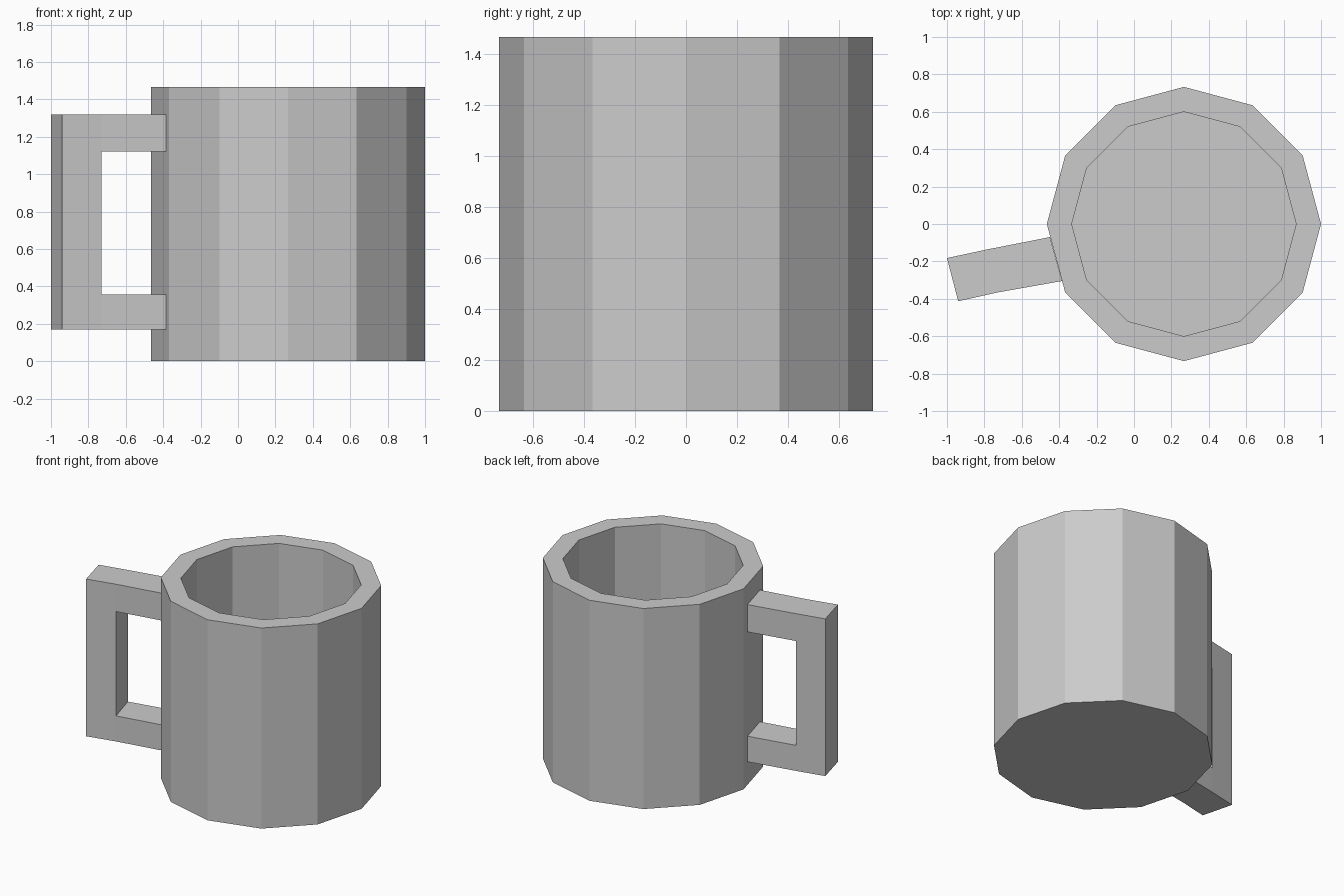
import bpy, bmesh, math
from mathutils import Matrix, Vector

if "Cube" in bpy.data.objects:
    bpy.data.objects.remove(bpy.data.objects["Cube"])

CX, R_OUT, R_IN, HEIGHT, FLOOR = 0.267, 0.733, 0.6, 1.467, 0.13


def finish(bm, name):
    bmesh.ops.recalc_face_normals(bm, faces=bm.faces)
    mesh = bpy.data.meshes.new(name)
    bm.to_mesh(mesh)
    bm.free()
    obj = bpy.data.objects.new(name, mesh)
    bpy.context.collection.objects.link(obj)
    return obj


# Mug body: twelve-sided lathe profile, from base centre to inner floor centre
bm = bmesh.new()
rings = []
for r, z in [(R_OUT, 0), (R_OUT, HEIGHT), (R_IN, HEIGHT), (R_IN, FLOOR)]:
    rings.append([bm.verts.new((CX + r * math.cos(i * math.pi / 6),
                                r * math.sin(i * math.pi / 6), z))
                  for i in range(12)])
for a, b in zip(rings, rings[1:]):
    for i in range(12):
        j = (i + 1) % 12
        bm.faces.new((a[i], a[j], b[j], b[i]))
bm.faces.new(rings[0])
bm.faces.new(rings[-1])
finish(bm, "mug_body")

# Handle: squared C made of grid cells growing from one side facet of the body
front = [(-0.385, -0.305), (-0.73, -0.366), (-0.94, -0.413)]
back = [(-0.449, -0.07), (-0.795, -0.138), (-1.0, -0.182)]
levels = [0.17, 0.357, 1.12, 1.32]
cells = {(0, 0), (1, 0), (1, 1), (1, 2), (0, 2)}

bm = bmesh.new()
grid = {(side, s, k): bm.verts.new((*path[s], z))
        for side, path in enumerate((front, back))
        for s in range(3) for k, z in enumerate(levels)}


def quad(*keys):
    bm.faces.new([grid[k] for k in keys])


for s, k in cells:
    # front and back sides
    for side in (0, 1):
        quad((side, s, k), (side, s + 1, k), (side, s + 1, k + 1), (side, s, k + 1))
    # exposed rims; the ends against the body stay open
    for ds, dk, p, q in [(-1, 0, (s, k), (s, k + 1)),
                         (1, 0, (s + 1, k), (s + 1, k + 1)),
                         (0, -1, (s, k), (s + 1, k)),
                         (0, 1, (s, k + 1), (s + 1, k + 1))]:
        if (s + ds, k + dk) not in cells and s + ds >= 0:
            quad((0, *p), (0, *q), (1, *q), (1, *p))
for v in [v for v in bm.verts if not v.link_faces]:
    bm.verts.remove(v)
finish(bm, "handle")
